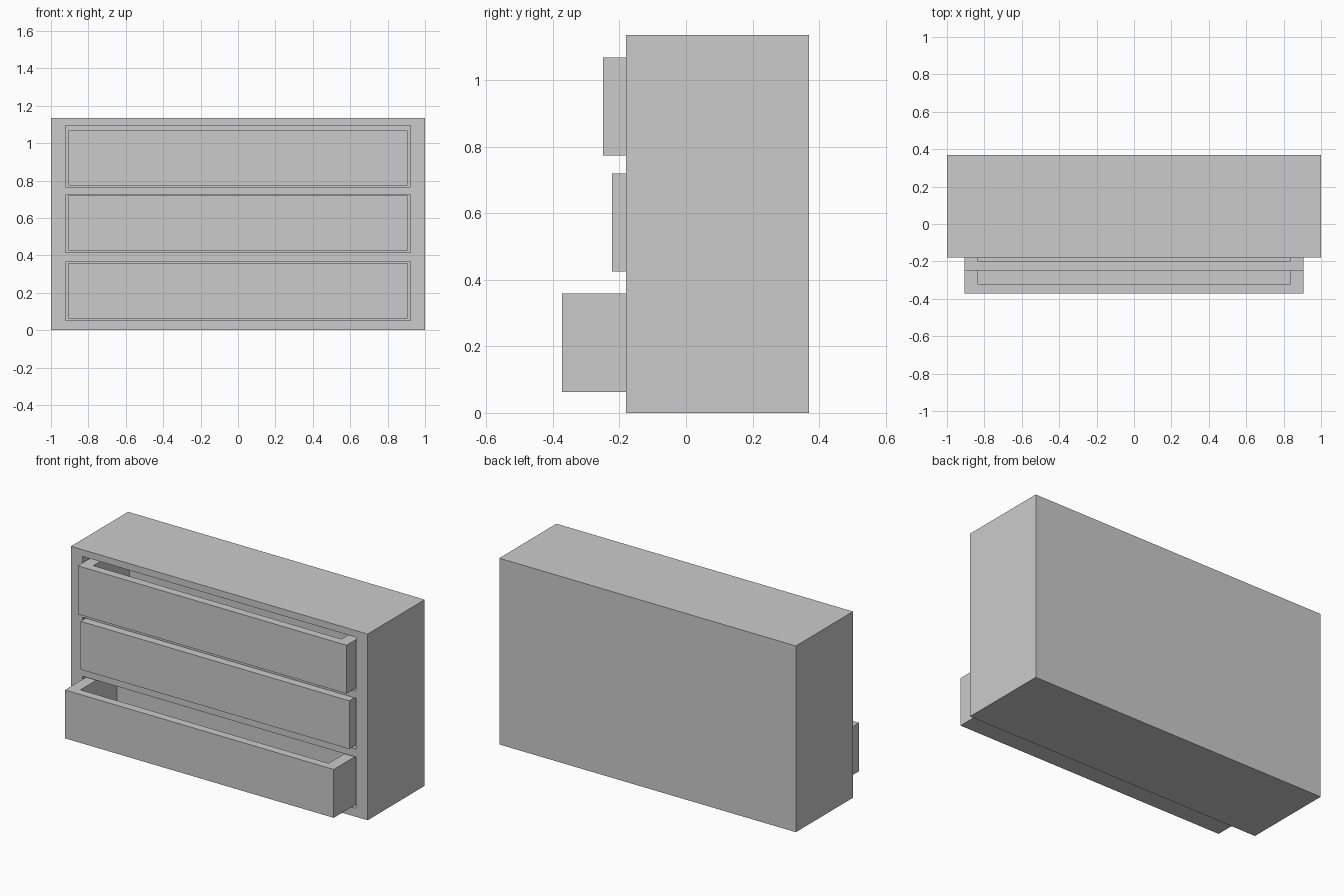
import bpy

if "Cube" in bpy.data.objects:
    bpy.data.objects.remove(bpy.data.objects["Cube"])

FRONT, BACK = -0.18, 0.37


def box(name, x, y0, y1, z0, z1):
    """Box spanning -x..x, y0..y1, z0..z1."""
    verts = [(sx, sy, sz) for sx in (-x, x) for sy in (y0, y1) for sz in (z0, z1)]
    faces = [(0, 1, 3, 2), (4, 6, 7, 5), (0, 4, 5, 1),
             (2, 3, 7, 6), (0, 2, 6, 4), (1, 5, 7, 3)]
    mesh = bpy.data.meshes.new(name)
    mesh.from_pydata(verts, [], faces)
    obj = bpy.data.objects.new(name, mesh)
    bpy.context.collection.objects.link(obj)
    return obj


def carve(target, cutter):
    """Cut one box out of another and drop the cutter."""
    mod = target.modifiers.new("carve", 'BOOLEAN')
    mod.operation = 'DIFFERENCE'
    mod.solver = 'EXACT'
    mod.object = cutter
    cutter.hide_render = True
    bpy.context.view_layer.objects.active = target
    bpy.ops.object.modifier_apply(modifier=mod.name)
    bpy.data.objects.remove(cutter, do_unlink=True)


# Chest body
body = box("chest_body", 1.0, FRONT, BACK, 0.0, 1.135)

# name, slot bottom, slot top, drawer bottom, drawer top, drawer front
drawers = [
    ("bottom", 0.052, 0.364, 0.063, 0.358, -0.372),
    ("middle", 0.414, 0.723, 0.425, 0.719, -0.222),
    ("top", 0.766, 1.094, 0.773, 1.068, -0.249),
]

for name, s0, s1, z0, z1, y in drawers:
    # Slot in the body
    carve(body, box("slot_cutter", 0.922, FRONT - 0.1, 0.30, s0, s1))
    # Open-topped drawer, pulled out by its own amount
    drawer = box(name + "_drawer", 0.906, y, y + 0.45, z0, z1)
    carve(drawer, box("tray_cutter", 0.837, y + 0.05, y + 0.40, z0 + 0.05, z1 + 0.1))
